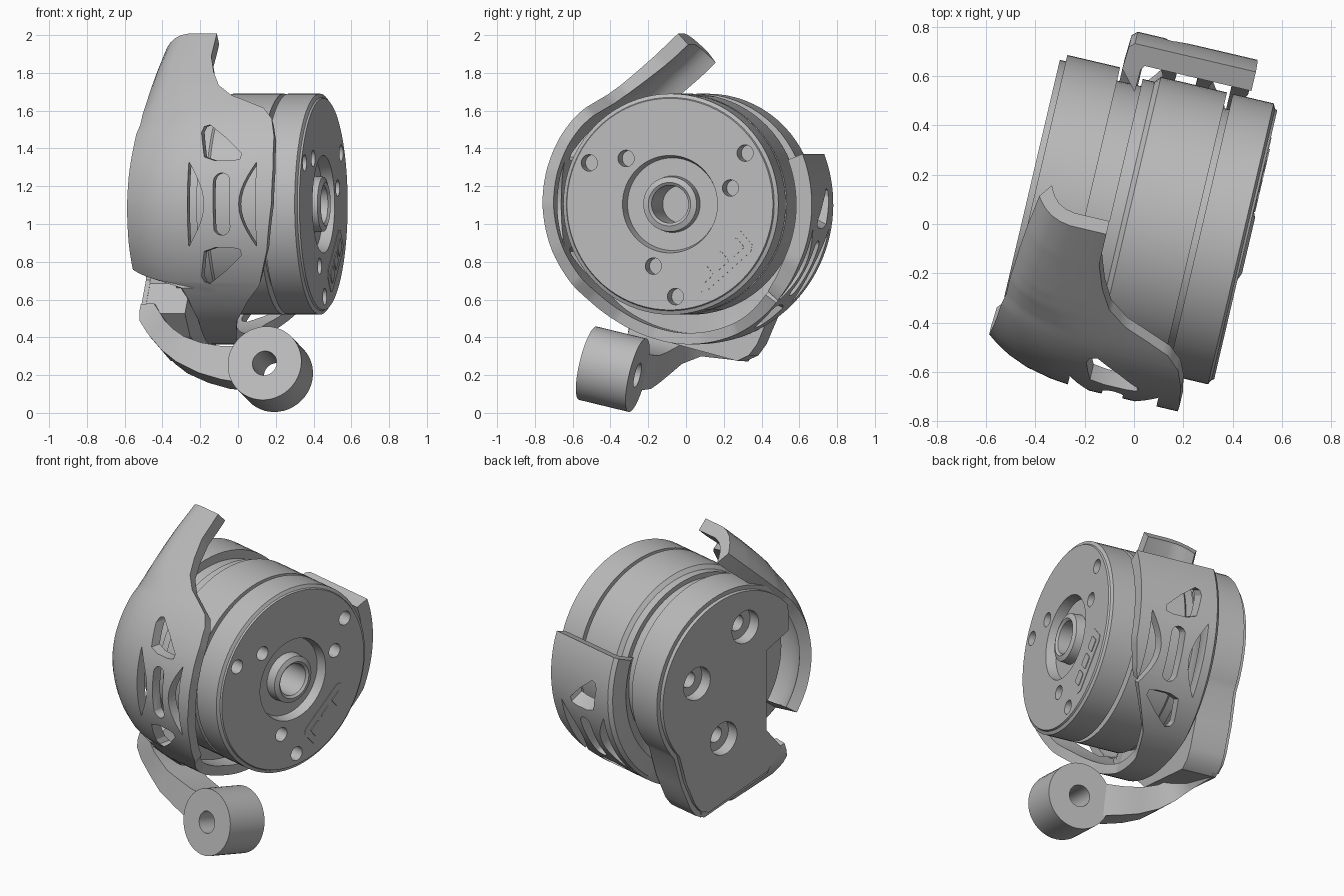
import bpy, bmesh, math
from math import sin, cos, radians, pi
from mathutils import Matrix, Vector

if "Cube" in bpy.data.objects:
    bpy.data.objects.remove(bpy.data.objects["Cube"])

grey = bpy.data.materials.new("plain grey")
grey.use_nodes = True
grey.diffuse_color = (0.5, 0.5, 0.5, 1)
grey.node_tree.nodes["Principled BSDF"].inputs["Base Color"].default_value = (0.5, 0.5, 0.5, 1)

# Motor frame: x runs along the shaft, y towards the back, z up
FRAME = Matrix.Translation((0.005, 0.02, 1.105)) @ Matrix.Rotation(radians(-13.2), 4, 'Z')
# Foot frame: tipped down towards the back
TILT = Matrix.Rotation(radians(-13.3), 4, 'X')


def loft(bm, sections, matrix=Matrix()):
    """Skin a list of equal-length closed loops and cap both ends."""
    rings = [[bm.verts.new(matrix @ Vector(p)) for p in s] for s in sections]
    n = len(rings[0])
    for a, b in zip(rings, rings[1:]):
        for i in range(n):
            j = (i + 1) % n
            bm.faces.new((a[i], a[j], b[j], b[i]))
    bm.faces.new(rings[0][::-1])
    bm.faces.new(rings[-1])


def finish(bm, name, angle=30):
    bmesh.ops.recalc_face_normals(bm, faces=bm.faces)
    bm.transform(FRAME)
    mesh = bpy.data.meshes.new(name)
    bm.to_mesh(mesh)
    bm.free()
    mesh.materials.append(grey)
    ob = bpy.data.objects.new(name, mesh)
    bpy.context.collection.objects.link(ob)
    activate(ob)
    bpy.ops.object.shade_smooth_by_angle(angle=radians(angle))
    return ob


def activate(ob):
    bpy.ops.object.select_all(action='DESELECT')
    ob.select_set(True)
    bpy.context.view_layer.objects.active = ob


def cut(ob, bm, angle=30):
    cutter = finish(bm, "cutter")
    cutter.hide_render = True
    mod = ob.modifiers.new("holes", 'BOOLEAN')
    mod.operation, mod.solver, mod.object = 'DIFFERENCE', 'EXACT', cutter
    activate(ob)
    bpy.ops.object.modifier_apply(modifier=mod.name)
    bpy.data.objects.remove(cutter)
    bpy.ops.object.shade_smooth_by_angle(angle=radians(angle))


def circle(x, r, cy=0, cz=0, n=24):
    return [(x, cy + r * cos(2 * pi * i / n), cz + r * sin(2 * pi * i / n)) for i in range(n)]


def lathe(bm, profile, n=80):
    loft(bm, [circle(x, r, n=n) for x, r in profile])


# Rotor bell with recessed hub and shaft bore
bm = bmesh.new()
lathe(bm, [(.2, .1), (.46, .1), (.472, .115), (.46, .145), (.4, .15), (.4, .245), (.46, .258),
           (.46, .56), (.45, .565), (.44, .585), (.27, .585), (.27, .52), (.19, .52)])
rotor = finish(bm, "rotor_bell")
bm = bmesh.new()
for r, start in ((.34, 14.6), (.49, 33.5)):
    for k in range(3):
        a = radians(start + 120 * k)
        loft(bm, [circle(x, .044, r * cos(a), r * sin(a)) for x in (.36, .5)])
cut(rotor, bm)

# Thin badge plate with three cells on the bell face
bm = bmesh.new()
turn = Matrix.Translation((.46, .27, -.3)) @ Matrix.Rotation(radians(41), 4, 'X')


def badge(cy, w, h, x):
    loop = [(cy - w, -h * .7), (cy - w * .85, -h), (cy + w * .85, -h), (cy + w, -h * .7),
            (cy + w, h * .7), (cy + w * .85, h), (cy - w * .85, h), (cy - w, h * .7)]
    loft(bm, [[(e, p, q) for p, q in loop] for e in (-.01, x)], turn)


badge(0, .19, .075, .003)
for k in (-1, 0, 1):
    badge(k * .11, .04, .035, .007)
finish(bm, "bell_badge")

# Stepped stator drum
bm = bmesh.new()
lathe(bm, [(.195, .5), (.245, .5), (.245, .585), (-.03, .585), (-.05, .56), (-.1, .56),
           (-.1, .53), (-.27, .53)])
finish(bm, "stator_drum")

# Mounting plate with stepped round rim, straight side and rounded lower corner
bm = bmesh.new()
outline = [(-.27, -.42), (-.27, .12), (-.45, .2)]
outline += [(.585 * cos(radians(a)), .585 * sin(radians(a))) for a in range(140, -41, -5)]
outline += [(.39, -.58), (.35, -.67), (.32, -.74), (.275, -.8), (.21, -.83), (-.28, -.7), (-.4, -.58)]
loft(bm, [[(x, y * s, z * s) for y, z in outline]
          for x, s in ((-.445, .955), (-.42, .955), (-.42, 1), (-.2, 1))])
plate = finish(bm, "mounting_plate")
bm = bmesh.new()
for y, z in ((-.09, .32), (.29, .07), (.08, -.35)):
    profile = ((-.5, .105), (-.37, .105), (-.37, .05), (-.23, .05))
    loft(bm, [circle(x, r, y, z) for x, r in profile])
cut(plate, bm)

# Flared foot and arm: (outer x, outer z, inner x, inner z, front, back)
stations = [(-.445, -.65, -.44, -.61, -.27, .42), (-.44, -.70, -.37, -.60, -.27, .42),
            (-.40, -.76, -.33, -.66, -.26, .41), (-.375, -.79, -.31, -.69, -.25, .16),
            (-.32, -.85, -.27, -.73, -.23, .08), (-.24, -.91, -.21, -.77, -.22, .05),
            (-.12, -.965, -.12, -.80, -.2, .03), (.0, -1.0, .0, -.82, -.2, .02),
            (.12, -1.02, .12, -.82, -.2, -.02)]
bm = bmesh.new()
loft(bm, [[(ox, f, oz), (ox, b, oz), (ix, b, iz), (ix, f, iz)]
          for ox, oz, ix, iz, f, b in stations], TILT)
finish(bm, "foot_arm", 35)

# Eyelet boss at the end of the arm
bm = bmesh.new()
ring = [(.2, -.287), (.2, -.01), (.066, -.01), (.066, -.287), (.2, -.287)]
loft(bm, [[(.255 + r * cos(2 * pi * i / 48), d, -.933 + r * sin(2 * pi * i / 48))
           for i in range(48)] for r, d in ring], TILT)
caps = [f for f in bm.faces if len(f.verts) > 4]
bmesh.ops.delete(bm, geom=caps, context='FACES_ONLY')
bmesh.ops.remove_doubles(bm, verts=bm.verts, dist=1e-5)
finish(bm, "eyelet_boss")

# Guard band: a curved shell from the upper beak, under the motor to the rear wing
WIDTHS = [(89, -.40, -.10), (103, -.42, -.10), (113, -.43, -.065), (121, -.435, -.02),
          (127, -.44, .06), (131, -.44, .16), (135, -.44, .255), (141, -.45, .31),
          (150, -.455, .337), (165, -.465, .348), (180, -.47, .345), (200, -.47, .31),
          (216, -.465, .25), (218, -.2, .235), (225, -.17, .17), (238, -.14, .08),
          (255, -.15, .03), (275, -.17, .03), (292, -.19, .09), (305, -.19, .18),
          (320, -.19, .28), (335, -.19, .33), (381, -.19, .34)]
RADIUS, LEAVE = .72, 133


def clamp(t):
    return min(max(t, 0), 1)


def path(s):
    a = radians(max(s, LEAVE))
    n = Vector((0, cos(a), sin(a)))
    run = radians(max(LEAVE - s, 0)) * RADIUS
    return n * (RADIUS + .022 * clamp((s - 225) / 40)) + Vector((0, sin(a), -cos(a))) * run, n


def width(s):
    for (s0, l0, r0), (s1, l1, r1) in zip(WIDTHS, WIDTHS[1:]):
        if s <= s1:
            t = (s - s0) / (s1 - s0)
            return l0 + (l1 - l0) * t, r0 + (r1 - r0) * t


def band_section(s):
    p, n = path(s)
    lo, hi = width(s)
    front = s < 217
    thick = .06 + .02 * clamp((122 - s) / 25) + .025 * clamp((s - 300) / 30)
    across = ((0, .13), (.05, .1), (.12, .067), (.22, .035), (.35, .012), (.5, 0), (1, 0)) if front \
        else ((0, .12), (.01, .02), (.05, 0), (.2, 0), (.35, 0), (.5, 0), (1, 0))
    wall = .04 if front else .07
    outer, inner = [], []
    for t, inset in across:
        x = lo + (hi - lo) * t
        outer.append(p - n * inset + Vector((x, 0, 0)))
        inner.append(p - n * (inset + thick) + Vector((x + wall * (1 - t) ** 3, 0, 0)))
    return outer + inner[::-1]


bm = bmesh.new()
steps = sorted(set(range(89, 382, 3)) | {w[0] for w in WIDTHS})
loft(bm, [band_section(s) for s in steps])
band = finish(bm, "guard_band", 35)

# Window pattern, mirrored up and down, cut in the front and again in the rear wing
MID = .072
slot = [(MID + .045 * cos(radians(a)), (.12 if a < 180 else -.12) + .045 * sin(radians(a)))
        for a in range(0, 360, 20)]
lens = [(MID + .185 - .09 * cos(pi / 2 * k / 6), .225 * k / 6) for k in range(-6, 7)]
window = [(-.06, .38), (-.05, .41), (-.02, .42), (.08, .35), (.17, .27), (.165, .24),
          (.12, .23), (.03, .23), (-.03, .25)]
shapes = [slot, lens, [(2 * MID - x, z) for x, z in lens], window, [(x, -z) for x, z in window]]
bm = bmesh.new()
for turn in (180, -28):
    spin = Matrix.Rotation(radians(turn), 4, 'X')
    for shape in shapes:
        loft(bm, [[(x, y, z) for x, z in shape] for y in (.45, 1)], spin)
cut(band, bm, 35)
